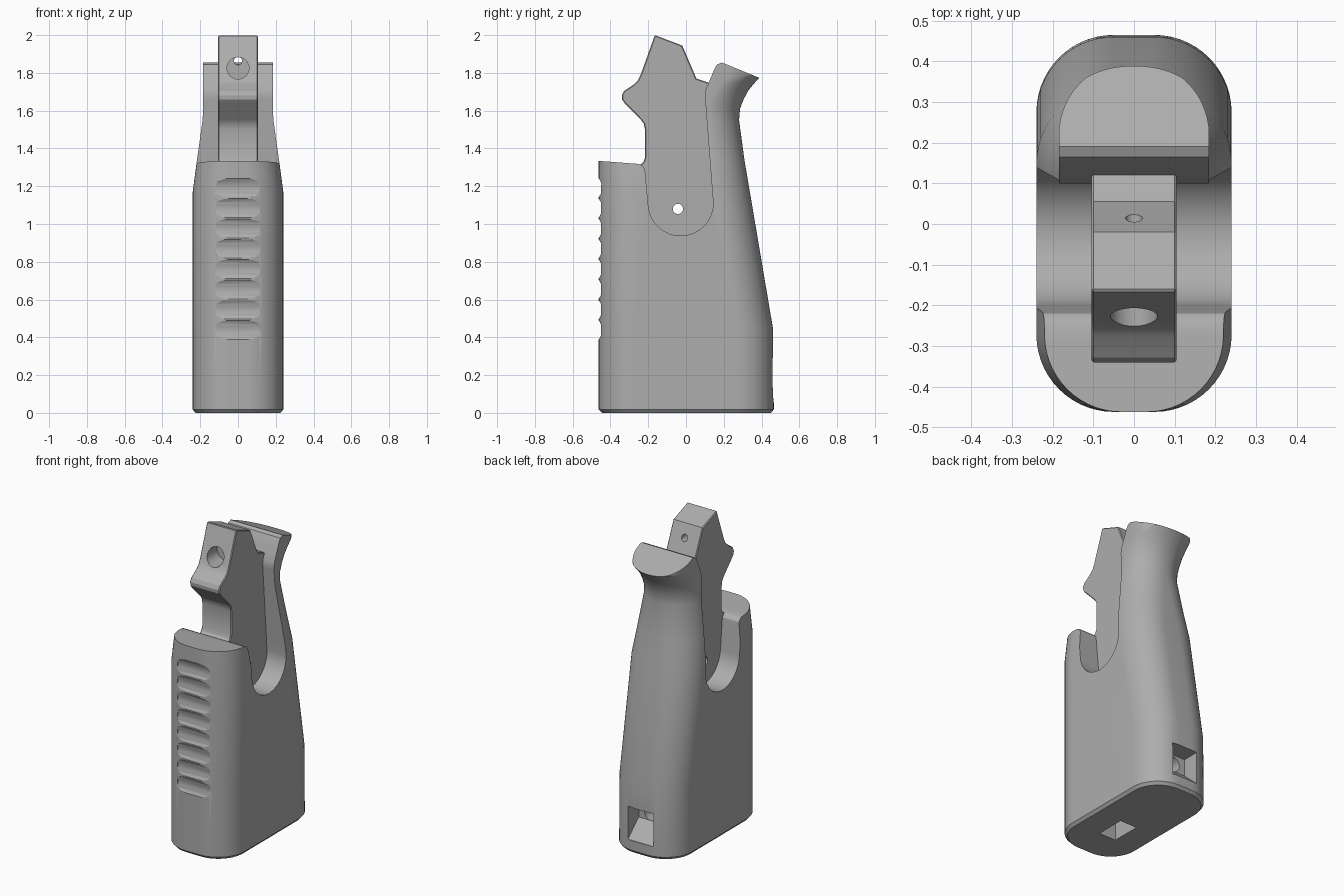
import bpy, bmesh, math
from mathutils import Matrix, Vector

if "Cube" in bpy.data.objects:
    bpy.data.objects.remove(bpy.data.objects["Cube"])

GREY = (0.42, 0.42, 0.42, 1)
grey = bpy.data.materials.new("plain grey")
grey.use_nodes = True
grey.diffuse_color = GREY
grey.node_tree.nodes["Principled BSDF"].inputs["Base Color"].default_value = GREY


def finish(name, bm):
    bmesh.ops.recalc_face_normals(bm, faces=bm.faces)
    mesh = bpy.data.meshes.new(name)
    bm.to_mesh(mesh)
    bm.free()
    obj = bpy.data.objects.new(name, mesh)
    bpy.context.collection.objects.link(obj)
    mesh.materials.append(grey)
    return obj


def prism(name, outline, half):
    """Side outline (y, z) extruded to both sides along x."""
    bm = bmesh.new()
    face = bm.faces.new([bm.verts.new((-half, y, z)) for y, z in outline])
    out = bmesh.ops.extrude_face_region(bm, geom=[face])
    moved = [v for v in out["geom"] if isinstance(v, bmesh.types.BMVert)]
    bmesh.ops.translate(bm, verts=moved, vec=(2 * half, 0, 0))
    return finish(name, bm)


def rod(name, start, end, radius, sides=32):
    """Cylinder between two points."""
    a, b = Vector(start), Vector(end)
    turn = (b - a).to_track_quat("Z", "Y").to_matrix().to_4x4()
    bm = bmesh.new()
    bmesh.ops.create_cone(bm, cap_ends=True, segments=sides, radius1=radius, radius2=radius,
                          depth=(b - a).length, matrix=Matrix.Translation((a + b) / 2) @ turn)
    return finish(name, bm)


def select(obj):
    bpy.ops.object.select_all(action="DESELECT")
    obj.select_set(True)
    bpy.context.view_layer.objects.active = obj


def cut(obj, cutter):
    mod = obj.modifiers.new("cut", "BOOLEAN")
    mod.operation, mod.solver, mod.object = "DIFFERENCE", "EXACT", cutter
    select(obj)
    bpy.ops.object.modifier_apply(modifier=mod.name)
    bpy.data.objects.remove(cutter)


def ring(z, half, front, back, r, steps=14):
    """Rounded rectangle at height z."""
    pts = []
    for k, (sx, y) in enumerate([(1, back - r), (-1, back - r), (-1, front + r), (1, front + r)]):
        for i in range(steps + 1):
            a = math.pi / 2 * (k + i / steps)
            pts.append((sx * (half - r) + r * math.cos(a), y + r * math.sin(a), z))
    return pts


# Grip body lofted through rounded sections: height, half width, back, corner radius
sections = [(0.018, 0.24, 0.465, 0.19), (0.45, 0.24, 0.46, 0.19), (1.17, 0.24, 0.338, 0.19),
            (1.335, 0.218, 0.31, 0.187), (1.55, 0.188, 0.281, 0.182), (1.61, 0.185, 0.286, 0.18),
            (1.66, 0.185, 0.305, 0.18), (1.71, 0.185, 0.332, 0.18), (1.75, 0.185, 0.366, 0.18),
            (1.785, 0.185, 0.40, 0.18), (1.95, 0.185, 0.40, 0.18)]
rings = [ring(0, 0.225, -0.445, 0.45, 0.175)]
rings += [ring(z, w, -0.462, b, r) for z, w, b, r in sections]
bm = bmesh.new()
loops = [[bm.verts.new(p) for p in pts] for pts in rings]
n = len(loops[0])
for low, high in zip(loops, loops[1:]):
    for i in range(n):
        j = (i + 1) % n
        bm.faces.new((low[i], low[j], high[j], high[i]))
bm.faces.new(loops[0])
bm.faces.new(loops[-1])
body = finish("grip_body", bm)

# Front shelf, rounded slot and sloping thumb rest
slot = [(-0.6, 1.345), (-0.462, 1.334), (-0.25, 1.318), (-0.232, 1.31), (-0.22, 1.295), (-0.215, 1.265)]
for i in range(25):
    a = math.radians(186 + i * 7.25)
    slot.append((-0.028 + 0.172 * math.cos(a), 1.11 + 0.172 * math.sin(a)))
slot += [(0.1, 1.68), (0.104, 1.71), (0.15, 1.82), (0.165, 1.845), (0.19, 1.855),
         (0.6, 1.687), (0.6, 2.2), (-0.6, 2.2)]
cut(body, prism("slot_cutter", slot, 0.5))

# Finger grooves down the front
for i in range(8):
    z = 0.439 + 0.1075 * i
    cut(body, rod("groove_cutter", (-0.115, -0.528, z), (0.115, -0.528, z), 0.083))

# Back pocket with sloped floor and round hole, and socket in the base
cut(body, prism("pocket_cutter", [(0.5, 0.075), (0.46, 0.08), (0.35, 0.18), (0.35, 0.29), (0.5, 0.29)], 0.09))
cut(body, rod("pocket_hole_cutter", (0, 0.22, 0.23), (0, 0.4, 0.23), 0.05))
cut(body, prism("socket_cutter", [(-0.24, -0.1), (-0.05, -0.1), (-0.05, 0.25), (-0.24, 0.25)], 0.06))

# Central tongue standing in the slot
outline = [(-0.165, 2.0), (-0.02, 1.945), (0.055, 1.77), (0.13, 1.745), (0.18, 1.7), (0.18, 0.85),
           (-0.25, 0.85), (-0.25, 1.31), (-0.228, 1.325), (-0.217, 1.35), (-0.217, 1.5), (-0.223, 1.53),
           (-0.24, 1.553), (-0.325, 1.64), (-0.338, 1.658), (-0.34, 1.68), (-0.328, 1.704),
           (-0.275, 1.74), (-0.255, 1.76), (-0.24, 1.79)]
tongue = prism("tongue", outline, 0.105)
bevel = tongue.modifiers.new("edge", "BEVEL")
bevel.width, bevel.segments, bevel.limit_method = 0.005, 1, "ANGLE"
bevel.angle_limit = math.radians(60)
select(tongue)
bpy.ops.object.modifier_apply(modifier="edge")

# Pin hole across the tongue and stepped hole from front to back
cut(tongue, rod("pin_cutter", (-0.3, -0.043, 1.08), (0.3, -0.043, 1.08), 0.027))
cut(tongue, rod("front_hole_cutter", (0, -0.4, 1.825), (0, -0.13, 1.825), 0.058))
cut(tongue, rod("back_hole_cutter", (0, -0.2, 1.862), (0, 0.2, 1.868), 0.021))

for obj in (body, tongue):
    select(obj)
    bpy.ops.object.shade_smooth_by_angle(angle=math.radians(28))
